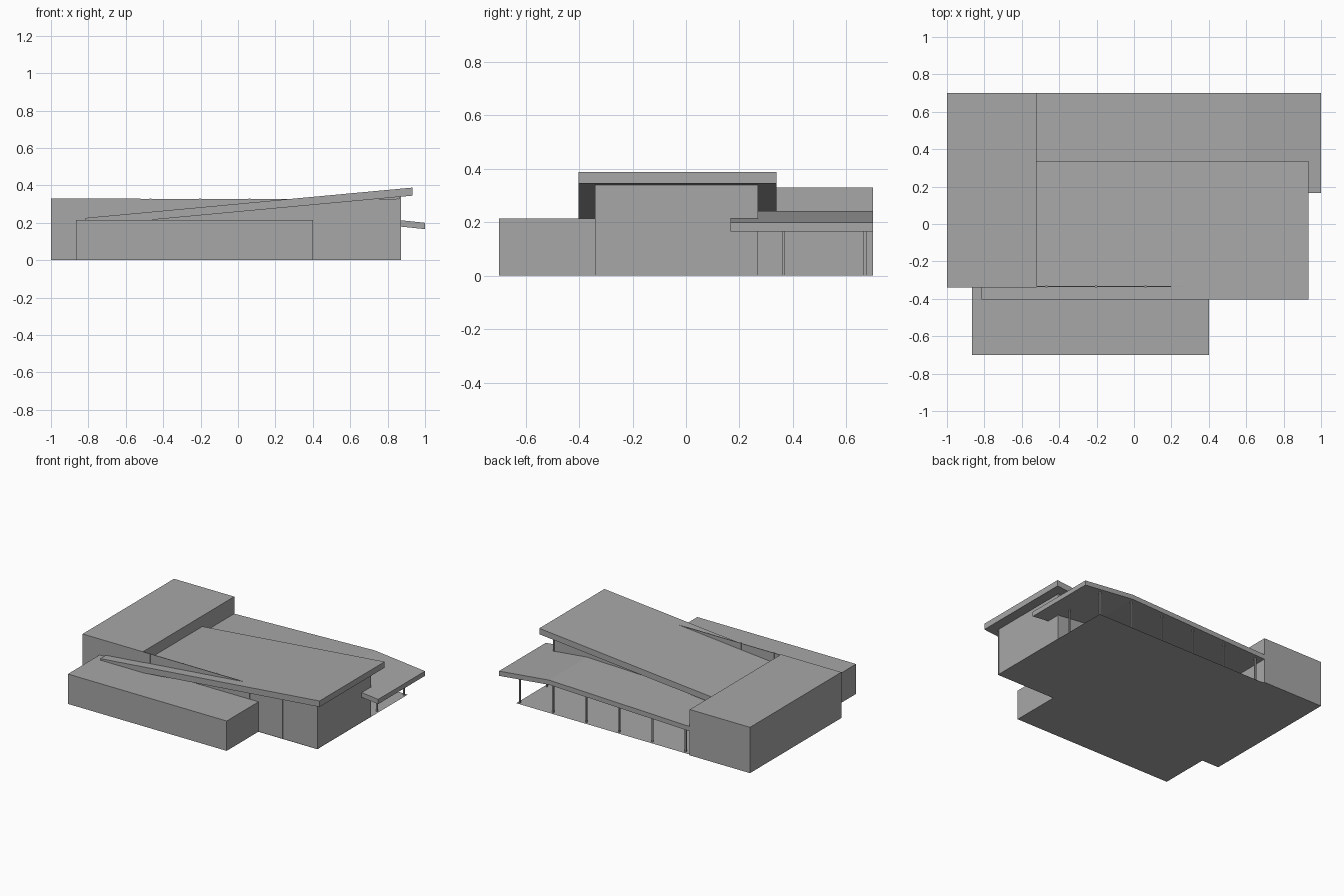
import bpy
import bmesh

if "Cube" in bpy.data.objects:
    bpy.data.objects.remove(bpy.data.objects["Cube"], do_unlink=True)

# One plain grey for the whole building
GREY = bpy.data.materials.new("concrete_grey")
GREY.use_nodes = True
GREY.diffuse_color = (0.39, 0.39, 0.39, 1)
GREY.node_tree.nodes["Principled BSDF"].inputs["Base Color"].default_value = GREY.diffuse_color


def add_object(name, bm):
    mesh = bpy.data.meshes.new(name)
    bm.to_mesh(mesh)
    bm.free()
    mesh.materials.append(GREY)
    bpy.context.collection.objects.link(bpy.data.objects.new(name, mesh))


def extrude_profile(name, profile, y0, y1):
    """Extrude an (x, z) outline along y."""
    bm = bmesh.new()
    face = bm.faces.new([bm.verts.new((x, y0, z)) for x, z in profile])
    result = bmesh.ops.extrude_face_region(bm, geom=[face])
    moved = [v for v in result["geom"] if isinstance(v, bmesh.types.BMVert)]
    bmesh.ops.translate(bm, verts=moved, vec=(0, y1 - y0, 0))
    bmesh.ops.recalc_face_normals(bm, faces=bm.faces)
    add_object(name, bm)


def box(name, x0, x1, y0, y1, z0, z1):
    extrude_profile(name, [(x0, z0), (x1, z0), (x1, z1), (x0, z1)], y0, y1)


def column(name, x, y, height):
    """Slim square post."""
    box(name, x - 0.005, x + 0.005, y - 0.005, y + 0.005, 0, height)


def slab(name, tops, thickness, y0, y1):
    """Roof slab following a line of top points."""
    under = [(x, z - thickness) for x, z in reversed(tops)]
    extrude_profile(name, tops + under, y0, y1)


def line_height(points, x):
    for (xa, za), (xb, zb) in zip(points, points[1:]):
        if x <= xb:
            return za + (zb - za) * (x - xa) / (xb - xa)


MAIN_TOP = [(-0.815, 0.226), (0.932, 0.388)]
PORCH_TOP = [(-0.52, 0.207), (0.6, 0.242), (1.0, 0.2)]
MAIN_THICK, PORCH_THICK = 0.043, 0.034

# Solid volumes
box("tall_block", -1, -0.52, -0.34, 0.7, 0, 0.33)
box("front_block", -0.865, 0.4, -0.7, -0.338, 0, 0.215)

# Floor: a single sheet facing down
bm = bmesh.new()
outline = [(-0.52, -0.34), (-0.52, 0.69), (0.87, 0.69), (0.87, -0.34)]
bm.faces.new([bm.verts.new((x, y, 0)) for x, y in outline])
add_object("floor_sheet", bm)

# Roofs
slab("main_roof", MAIN_TOP, MAIN_THICK, -0.403, 0.338)
slab("porch_roof", PORCH_TOP, PORCH_THICK, 0.167, 0.7)

# Walls: the front one rises through the sloping roof
box("front_wall", -0.52, 0.867, -0.337, -0.332, 0, 0.328)
box("side_wall", 0.863, 0.868, -0.335, 0.265, 0, 0.34)
wall_tops = [(x, line_height(MAIN_TOP, x) - MAIN_THICK) for x in (0.865, -0.52)]
extrude_profile("back_wall", [(-0.52, 0), (0.865, 0)] + wall_tops, 0.262, 0.267)
for y in (-0.335, 0.265):
    column("corner_post", 0.866, y, 0.34)

# Regular rows of columns
for i in range(6):
    x = -0.467 + i * 0.264
    column("front_column", x, -0.335, 0.33)
    column("porch_column", x, 0.67, line_height(PORCH_TOP, x) - PORCH_THICK + 0.01)
column("side_porch_column", 0.853, 0.365, line_height(PORCH_TOP, 0.853) - PORCH_THICK + 0.01)
